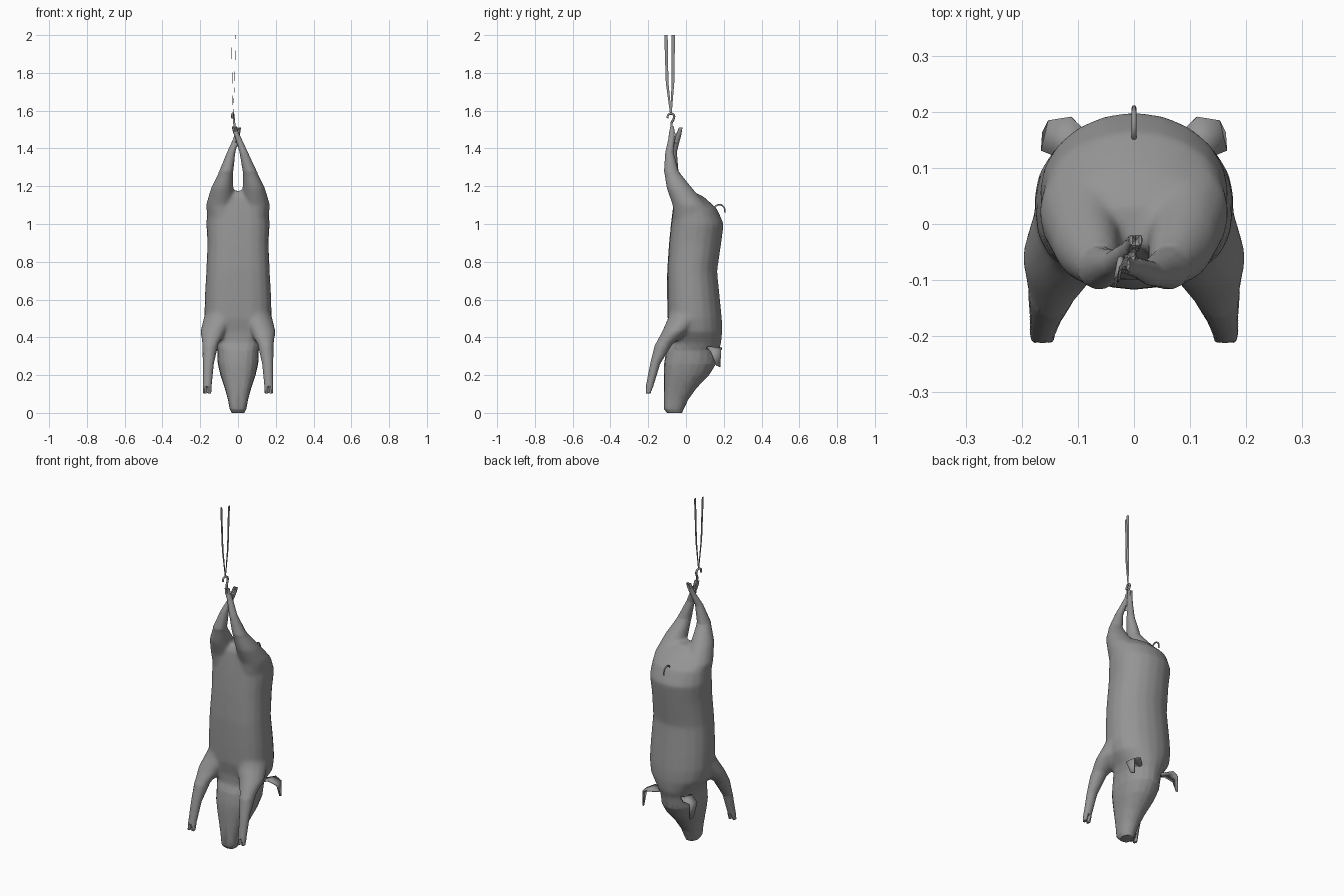
import bpy, bmesh, math

old = bpy.data.objects.get("Cube")
if old:
    bpy.data.objects.remove(old, do_unlink=True)

grey = bpy.data.materials.new("plain grey")
grey.use_nodes = True
grey.diffuse_color = (0.3, 0.3, 0.3, 1)
grey.node_tree.nodes["Principled BSDF"].inputs["Base Color"].default_value = (0.3, 0.3, 0.3, 1)
grey.node_tree.nodes["Principled BSDF"].inputs["Roughness"].default_value = 0.8


def activate(ob):
    bpy.ops.object.select_all(action='DESELECT')
    ob.select_set(True)
    bpy.context.view_layer.objects.active = ob


def finish(name, bm, angle=50):
    """Turn a bmesh into a shaded object."""
    bmesh.ops.recalc_face_normals(bm, faces=bm.faces)
    me = bpy.data.meshes.new(name)
    bm.to_mesh(me)
    bm.free()
    me.materials.append(grey)
    ob = bpy.data.objects.new(name, me)
    bpy.context.collection.objects.link(ob)
    activate(ob)
    bpy.ops.object.shade_smooth_by_angle(angle=math.radians(angle))
    return ob


def spow(v, p):
    return math.copysign(abs(v) ** p, v)


def add_loft(bm, rings, sides=16, square=1.0):
    """Skin level rings (x, y, z, rx, ry); square < 1 boxes in the front half."""
    loops = []
    for x, y, z, rx, ry in rings:
        loop = []
        for i in range(sides):
            a = 2 * math.pi * i / sides
            c, s = math.cos(a), math.sin(a)
            p = square if s < 0 else 1.0
            loop.append(bm.verts.new((x + rx * spow(c, p), y + ry * spow(s, p), z)))
        loops.append(loop)
    for a, b in zip(loops, loops[1:]):
        for i in range(sides):
            j = (i + 1) % sides
            bm.faces.new((a[i], a[j], b[j], b[i]))
    bm.faces.new(loops[0])
    bm.faces.new(loops[-1])


def add_leg(bm, rings, tip, flip=1):
    """Lofted leg that ends in a cloven hoof reaching the point tip."""
    rings = [(x * flip, y, z, rx, ry) for x, y, z, rx, ry in rings]
    add_loft(bm, rings, 14)
    x, y, z, rx, ry = rings[-1]
    for s in (-1, 1):
        add_loft(bm, [(x + s * rx * .45, y, z, rx * .55, ry * .95),
                      (tip[0] * flip + s * rx * .55, tip[1], tip[2], rx * .4, ry * .65)], 8)


# Torso and head: height, front y, back y, half width
profile = [
    (1.175, -.04, .035, .085), (1.14, -.06, .1, .13), (1.08, -.07, .165, .162),
    (1.0, -.08, .2, .168), (.9, -.09, .187, .162), (.75, -.1, .165, .168),
    (.6, -.1, .18, .177), (.5, -.098, .19, .178), (.43, -.085, .192, .165),
    (.37, -.085, .187, .125), (.33, -.105, .172, .11), (.26, -.116, .16, .107),
    (.2, -.117, .122, .093), (.13, -.117, .055, .07), (.07, -.117, .012, .053),
    (.02, -.117, -.012, .044), (0, -.1, -.02, .034)]
bm = bmesh.new()
add_loft(bm, [(0, (f + b) / 2, z, w, (b - f) / 2) for z, f, b, w in profile], 20, .72)

# Front legs hang down and forward
front = [(.08, .04, .62, .06, .1), (.095, -.005, .5, .088, .092), (.13, -.058, .43, .07, .07),
         (.147, -.12, .36, .042, .046), (.157, -.163, .26, .029, .027),
         (.163, -.193, .14, .023, .02)]
for s in (1, -1):
    add_leg(bm, front, (.163, -.2, .103), s)

# Hind legs rise from the hips and cross at the hook
hip = [(.085, .04, .98, .07, .1), (.093, .02, 1.1, .077, .092),
       (.084, -.035, 1.19, .06, .069), (.062, -.078, 1.28, .037, .039)]
add_leg(bm, hip + [(.03, -.088, 1.38, .022, .022), (.004, -.077, 1.45, .016, .017),
                   (-.014, -.074, 1.49, .014, .015)], (-.02, -.073, 1.517))
add_leg(bm, hip + [(.036, -.07, 1.38, .022, .022), (.014, -.05, 1.44, .016, .017),
                   (.002, -.037, 1.48, .014, .015)], (-.003, -.028, 1.512), -1)

# Fuse body and limbs into one skin, then soften shoulders and hips
body = finish("body", bm)
body.data.remesh_voxel_size = .006
bpy.ops.object.voxel_remesh()
bm = bmesh.new()
bm.from_mesh(body.data)
blend = [v for v in bm.verts if .36 < v.co.z < 1.27]
for _ in range(18):
    bmesh.ops.smooth_vert(bm, verts=blend, factor=.5, use_axis_x=True,
                          use_axis_y=True, use_axis_z=True)
bm.to_mesh(body.data)
bm.free()
thin = body.modifiers.new("simplify", 'DECIMATE')
thin.ratio = .15
bpy.ops.object.modifier_apply(modifier=thin.name)
bpy.ops.object.shade_smooth_by_angle(angle=math.radians(50))

# Folded ears
for side, s in (("left", 1), ("right", -1)):
    bm = bmesh.new()
    pts = [(.07, .105, .335), (.07, .15, .335), (.112, .191, .343), (.12, .112, .348),
           (.163, .13, .325), (.15, .184, .33), (.15, .182, .242), (.16, .162, .25)]
    v = [bm.verts.new((x * s, y, z)) for x, y, z in pts]
    for f in ((0, 3, 2, 1), (3, 4, 5, 2), (4, 7, 6, 5)):
        bm.faces.new([v[i] for i in f])
    ear = finish("ear_" + side, bm, 40)
    mod = ear.modifiers.new("thickness", 'SOLIDIFY')
    mod.thickness = .008
    mod.offset = 0


def tube(name, pts, radius):
    """Round wire along a smooth path."""
    cu = bpy.data.curves.new(name, 'CURVE')
    cu.dimensions = '3D'
    cu.bevel_depth = radius
    cu.bevel_resolution = 1
    cu.resolution_u = 4
    cu.use_fill_caps = True
    sp = cu.splines.new('BEZIER')
    sp.bezier_points.add(len(pts) - 1)
    for bp, co in zip(sp.bezier_points, pts):
        bp.co = co
        bp.handle_left_type = bp.handle_right_type = 'AUTO'
    cu.materials.append(grey)
    ob = bpy.data.objects.new(name, cu)
    bpy.context.collection.objects.link(ob)
    activate(ob)
    bpy.ops.object.convert(target='MESH')


# Curled tail
tube("tail", [(0, .145, 1.07), (0, .158, 1.095), (0, .18, 1.102), (0, .2, 1.09),
              (0, .207, 1.06)], .0045)

# S-shaped hook
tube("hook", [(-.03, -.098, 1.56), (-.03, -.094, 1.578), (-.027, -.08, 1.585),
              (-.024, -.064, 1.575), (-.022, -.066, 1.555), (-.02, -.076, 1.535),
              (-.017, -.075, 1.505), (-.012, -.068, 1.47), (-.01, -.055, 1.46)], .006)

# Flat rope strands fanning upward from the hook
for name, mid, top in (("rope_front", (-.03, -.1), (-.035, -.106)),
                       ("rope_back", (-.018, -.069), (-.012, -.067))):
    bm = bmesh.new()
    rows = [(-.026, -.08, 1.578, .004), (*mid, 1.75, .007), (*top, 2.0, .009)]
    add_loft(bm, [(x, y, z, .0006, w) for x, y, z, w in rows], 4)
    finish(name, bm, 30)
